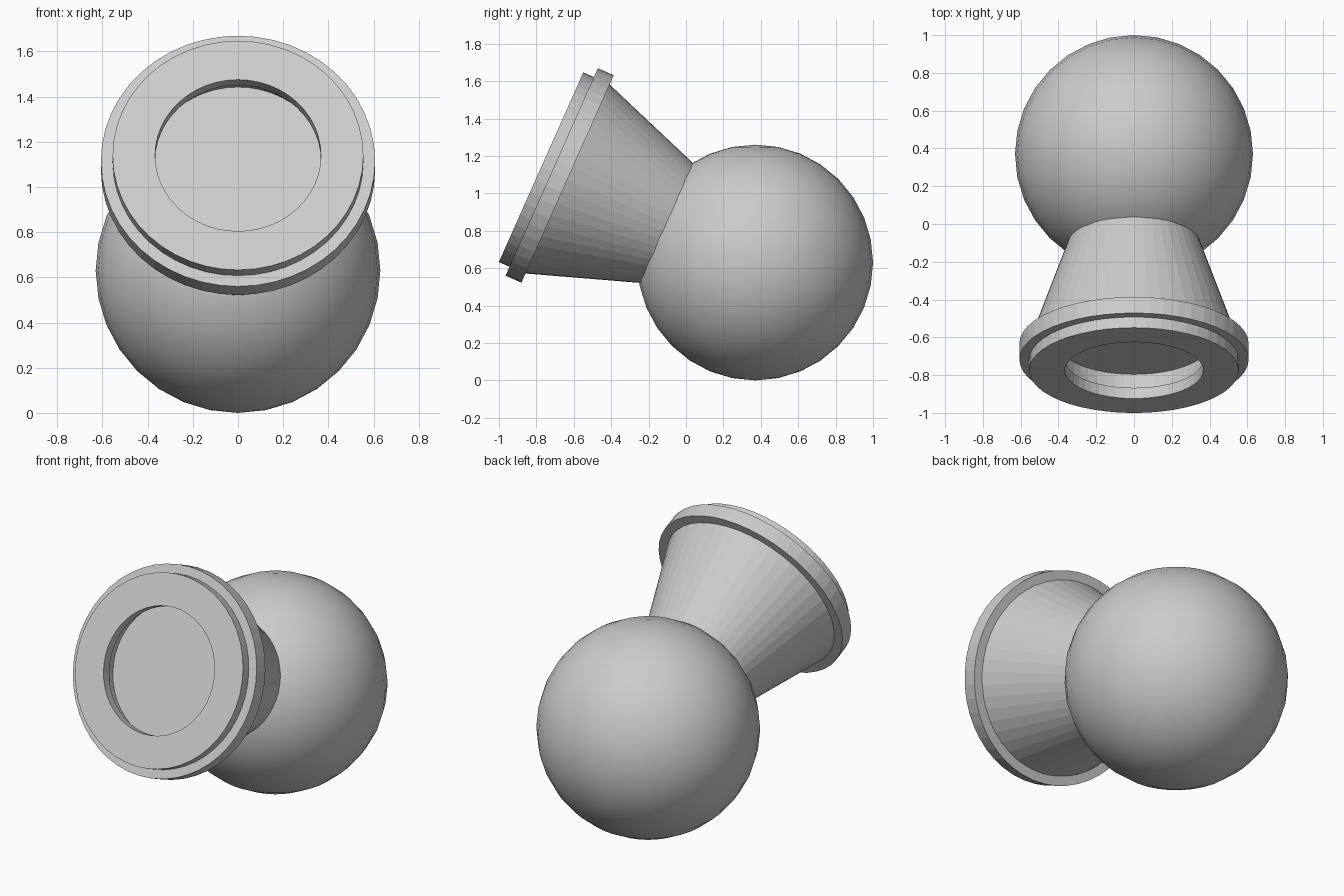
import bpy
import math
from mathutils import Matrix

cube = bpy.data.objects.get("Cube")
if cube:
    bpy.data.objects.remove(cube, do_unlink=True)

# Single plain material
grey = bpy.data.materials.new("plain_grey")
grey.use_nodes = True
colour = (0.6, 0.6, 0.6, 1)
grey.diffuse_color = colour
grey.node_tree.nodes["Principled BSDF"].inputs["Base Color"].default_value = colour

RADIUS = 0.63
CENTRE = (0, 0.37, RADIUS)
SIDES = 48
# Turns local z to the forward and upward axis of the horn
TILT = Matrix.Translation(CENTRE) @ Matrix.Rotation(math.radians(66), 4, "X")


def lathe(name, profile, closed):
    """Spin (radius, height) points; closed joins last to first, else both ends are capped."""
    n = len(profile)
    verts = [(r * math.cos(a), r * math.sin(a), h)
             for r, h in profile
             for a in (math.tau * i / SIDES for i in range(SIDES))]
    faces = []
    for k in range(n if closed else n - 1):
        low, high = k * SIDES, (k + 1) % n * SIDES
        for i in range(SIDES):
            j = (i + 1) % SIDES
            faces.append((low + i, low + j, high + j, high + i))
    if not closed:
        faces.append(tuple(reversed(range(SIDES))))
        faces.append(tuple(range((n - 1) * SIDES, n * SIDES)))
    mesh = bpy.data.meshes.new(name)
    mesh.from_pydata(verts, [], faces)
    mesh.materials.append(grey)
    obj = bpy.data.objects.new(name, mesh)
    bpy.context.collection.objects.link(obj)
    obj.matrix_world = TILT
    return obj


def ring(name, inner, outer, back, front):
    return lathe(name, [(inner, back), (outer, back), (outer, front), (inner, front)], True)


# Round body
bpy.ops.mesh.primitive_uv_sphere_add(segments=32, ring_count=16, radius=RADIUS, location=CENTRE)
body = bpy.context.object
body.name = "round_body"
body.data.materials.append(grey)
bpy.ops.object.shade_smooth()

# Flared neck, whose front end is the floor of the recess
BACK, STEP, FRONT = 1.098, 1.191, 1.253
lathe("flared_neck", [(0.34, 0.49), (0.553, BACK)], False)

# Wide flange and the narrower plate in front of it
ring("flange", 0.40, 0.607, BACK, STEP)
ring("front_plate", 0.367, 0.555, STEP, FRONT)
